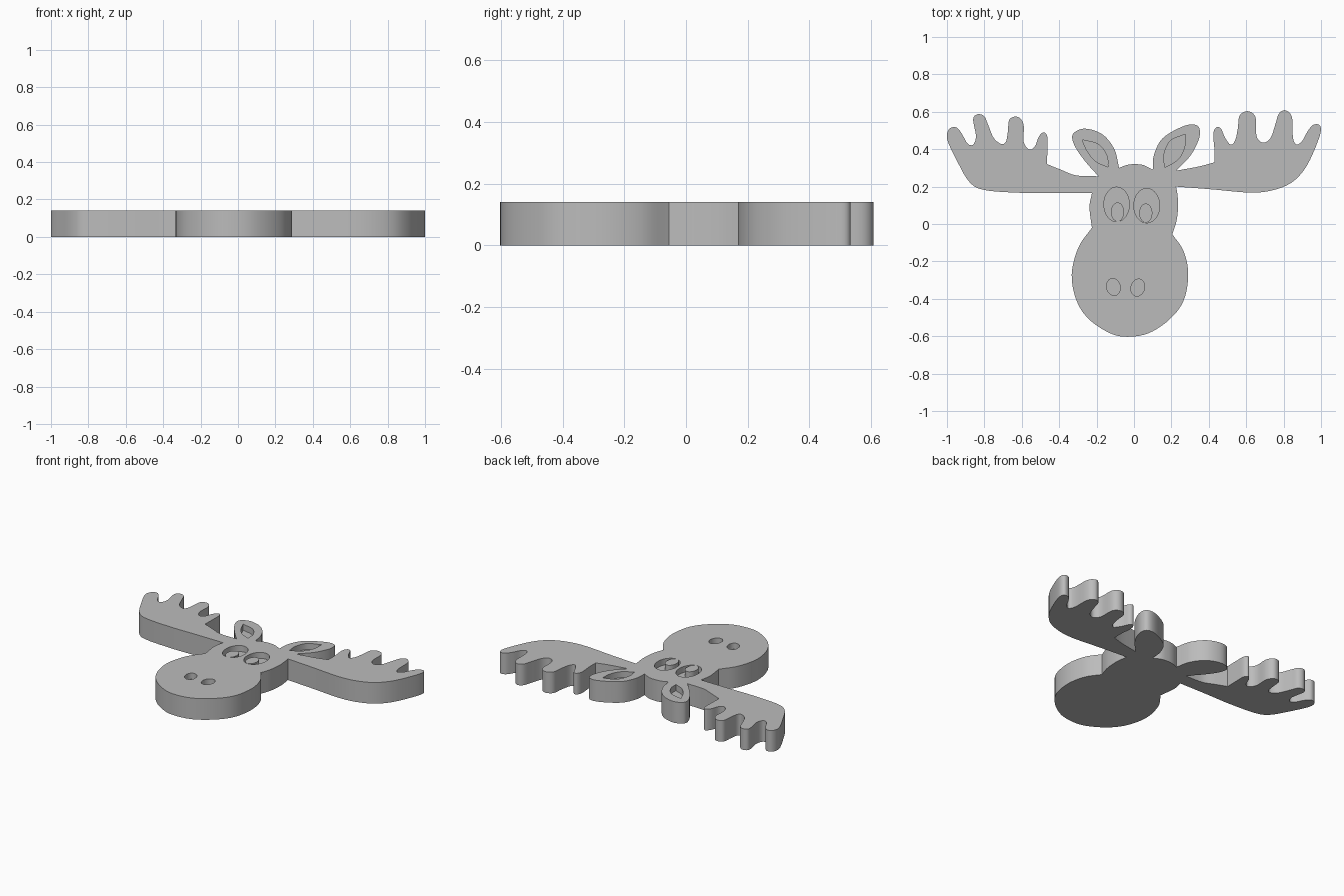
import bpy, bmesh, math
from mathutils import Vector

if "Cube" in bpy.data.objects:
    bpy.data.objects.remove(bpy.data.objects["Cube"])

TOP = 0.14      # plaque thickness
FLOOR = 0.10    # floor level of the recesses

grey = bpy.data.materials.new("plain grey")
grey.diffuse_color = (0.5, 0.5, 0.5, 1)
grey.use_nodes = True
grey.node_tree.nodes["Principled BSDF"].inputs["Base Color"].default_value = grey.diffuse_color


def smooth(points, steps=5):
    """Catmull-Rom curve through an open stroke, last point left out."""
    p = [Vector(q) for q in points]
    p = [2 * p[0] - p[1]] + p + [2 * p[-1] - p[-2]]
    out = []
    for a, b, c, d in zip(p, p[1:], p[2:], p[3:]):
        for i in range(steps):
            t = i / steps
            out.append(0.5 * (2 * b + (c - a) * t + (2 * a - 5 * b + 4 * c - d) * t * t
                              + (3 * b - a - 3 * c + d) * t ** 3))
    return out


def outline(strokes):
    """Join strokes into a closed loop; each stroke end is a sharp corner."""
    pts = []
    for i, s in enumerate(strokes):
        pts += smooth(s + [strokes[(i + 1) % len(strokes)][0]])
    return pts


def ellipse(cx, cy, rx, ry, tilt=0, n=40):
    ct, st = math.cos(tilt), math.sin(tilt)
    ring = [(rx * math.cos(2 * math.pi * i / n), ry * math.sin(2 * math.pi * i / n)) for i in range(n)]
    return [Vector((cx + x * ct - y * st, cy + x * st + y * ct)) for x, y in ring]


def prism(name, pts, z0, z1):
    bm = bmesh.new()
    face = bm.faces.new([bm.verts.new((p.x, p.y, z0)) for p in pts])
    ext = bmesh.ops.extrude_face_region(bm, geom=[face])
    for v in ext["geom"]:
        if isinstance(v, bmesh.types.BMVert):
            v.co.z = z1
    bmesh.ops.recalc_face_normals(bm, faces=bm.faces)
    mesh = bpy.data.meshes.new(name)
    bm.to_mesh(mesh)
    bm.free()
    mesh.materials.append(grey)
    ob = bpy.data.objects.new(name, mesh)
    bpy.context.collection.objects.link(ob)
    return ob


def shade(ob):
    bpy.ops.object.select_all(action='DESELECT')
    ob.select_set(True)
    bpy.context.view_layer.objects.active = ob
    bpy.ops.object.shade_smooth_by_angle(angle=math.radians(30))


# Outline strokes, counter-clockwise from the left of the snout
snout = [(-.225, -.02), (-.297, -.125), (-.333, -.27), (-.307, -.41), (-.24, -.51), (-.13, -.583),
         (-.035, -.603), (.08, -.583), (.19, -.51), (.265, -.41), (.29, -.27), (.265, -.145)]
right_cheek = [(.205, -.055), (.228, .02), (.236, .10), (.232, .16)]
right_antler = [(.225, .20), (.42, .185), (.62, .168), (.74, .18), (.84, .22), (.91, .29), (.96, .385),
                (.998, .49), (.99, .53), (.955, .528), (.925, .49), (.90, .445), (.87, .425), (.85, .46),
                (.845, .57), (.81, .608), (.775, .59), (.755, .53), (.73, .46), (.69, .435), (.655, .47),
                (.65, .57), (.61, .603), (.565, .58), (.555, .51), (.54, .445), (.515, .425),
                (.485, .465), (.465, .51), (.44, .517), (.424, .48), (.43, .40)]
right_antler_top = [(.43, .33), (.35, .308)]
right_ear = [(.225, .285), (.305, .37), (.35, .465), (.34, .525), (.27, .525), (.155, .46), (.107, .37)]
crown = [(.10, .29), (.05, .315), (0, .32), (-.04, .315)]
left_ear = [(-.08, .30), (-.105, .40), (-.17, .48), (-.265, .51), (-.327, .48), (-.318, .42), (-.265, .34)]
left_antler_top = [(-.19, .255), (-.31, .26), (-.39, .29)]
left_antler = [(-.465, .32), (-.463, .41), (-.464, .47), (-.485, .49), (-.51, .465), (-.53, .415),
               (-.56, .398), (-.59, .44), (-.59, .53), (-.62, .572), (-.665, .56), (-.675, .49),
               (-.685, .44), (-.71, .428), (-.75, .46), (-.78, .53), (-.80, .575), (-.835, .587),
               (-.86, .56), (-.845, .47), (-.86, .425), (-.89, .43), (-.925, .49), (-.955, .518),
               (-.99, .505), (-.998, .45), (-.945, .335), (-.88, .225), (-.80, .182), (-.61, .167), (-.42, .167)]
left_cheek = [(-.225, .165), (-.238, .09)]

head = prism("moose_head", outline([snout, right_cheek, right_antler, right_antler_top, right_ear, crown,
                                    left_ear, left_antler_top, left_antler, left_cheek]), 0, TOP)

# Recesses: eyes, nostrils and inner ears
left_inner_ear = outline([[(-.277, .45), (-.19, .425), (-.145, .365)],
                          [(-.14, .305), (-.205, .335), (-.25, .39)]])
right_inner_ear = outline([[(.275, .48), (.195, .445), (.16, .37)],
                           [(.165, .302), (.235, .345), (.27, .41)]])
recesses = {
    "left_eye": ellipse(-.093, .105, .068, .092),
    "right_eye": ellipse(.068, .098, .069, .092),
    "left_nostril": ellipse(-.11, -.337, .036, .046, .25),
    "right_nostril": ellipse(.02, -.34, .036, .046, -.25),
    "left_inner_ear": left_inner_ear,
    "right_inner_ear": right_inner_ear,
}
cutters = [prism(n + "_cutter", pts, FLOOR, TOP + 0.1) for n, pts in recesses.items()]
for c in cutters:
    mod = head.modifiers.new(c.name, 'BOOLEAN')
    mod.object = c
    mod.operation = 'DIFFERENCE'
    mod.solver = 'EXACT'
bpy.context.view_layer.update()
cut = bpy.data.meshes.new_from_object(head.evaluated_get(bpy.context.evaluated_depsgraph_get()))
head.modifiers.clear()
head.data = cut
for c in cutters:
    bpy.data.objects.remove(c)
shade(head)

# Pupils rise from the eye floors
for name, x, y in (("left_pupil", -.088, .064), ("right_pupil", .063, .058)):
    shade(prism(name, ellipse(x, y, .035, .051), FLOOR, TOP))
